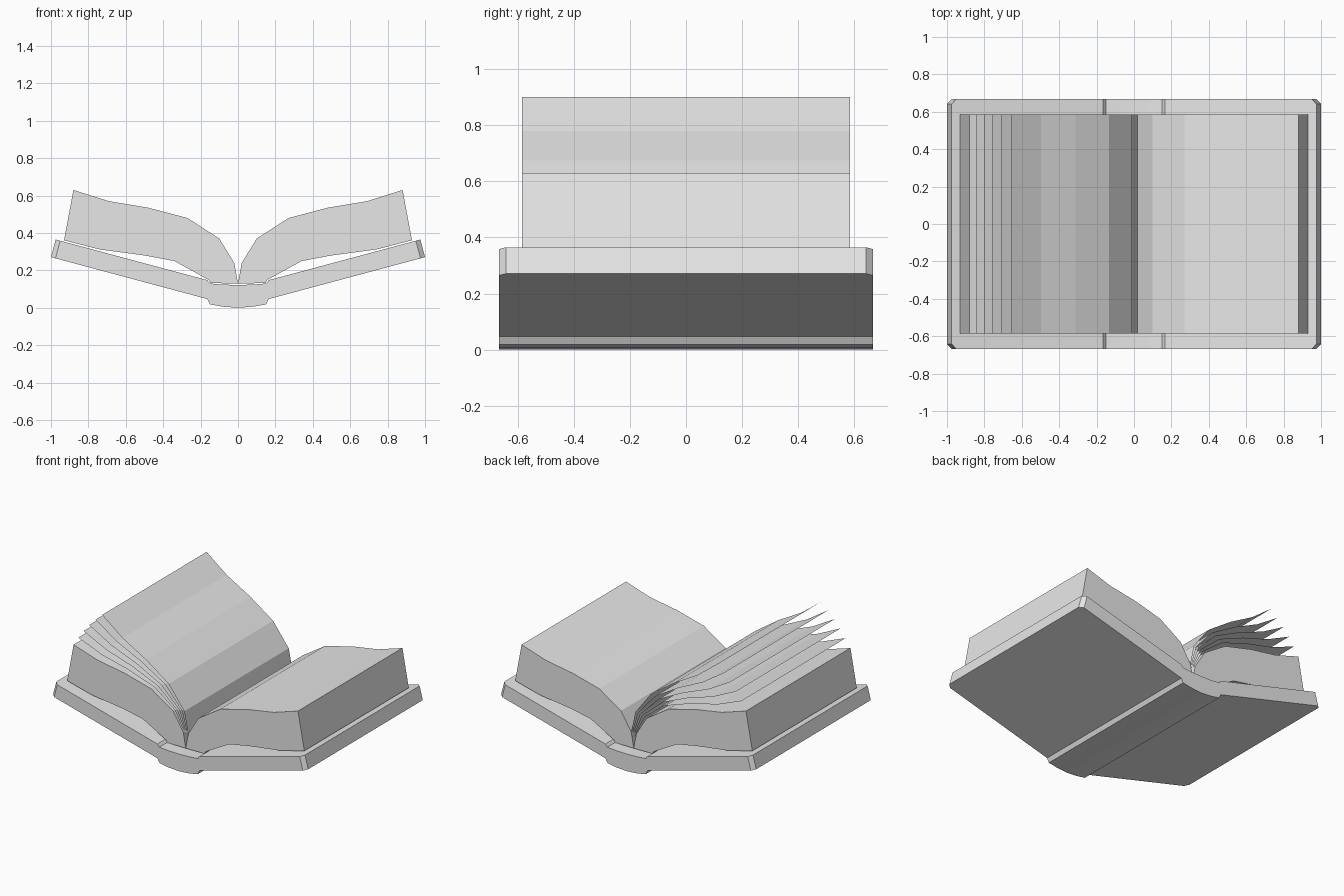
import bpy, bmesh, math
from mathutils import Vector, Matrix

if "Cube" in bpy.data.objects:
    bpy.data.objects.remove(bpy.data.objects["Cube"])

paper_grey = bpy.data.materials.new("plain_grey")
paper_grey.diffuse_color = (0.8, 0.8, 0.8, 1)
paper_grey.use_nodes = True
paper_grey.node_tree.nodes["Principled BSDF"].inputs["Base Color"].default_value = paper_grey.diffuse_color


def finish(bm, name):
    mesh = bpy.data.meshes.new(name)
    bm.to_mesh(mesh)
    bm.free()
    mesh.materials.append(paper_grey)
    obj = bpy.data.objects.new(name, mesh)
    bpy.context.collection.objects.link(obj)
    return obj


def prism(profile, half_depth):
    """Extrude an xz outline along y."""
    bm = bmesh.new()
    front = [bm.verts.new((x, -half_depth, z)) for x, z in profile]
    face = bm.faces.new(front)
    ext = bmesh.ops.extrude_face_region(bm, geom=[face])
    verts = [g for g in ext["geom"] if isinstance(g, bmesh.types.BMVert)]
    bmesh.ops.translate(bm, verts=verts, vec=(0, 2 * half_depth, 0))
    bmesh.ops.recalc_face_normals(bm, faces=bm.faces)
    return bm


# Cover: two tilted boards joined by a shallow curved spine
cover_top = [(0, 0.122), (0.08, 0.124), (0.15, 0.13), (0.165, 0.148), (0.975, 0.365)]
cover_bottom = [(1.0, 0.271), (0.165, 0.047), (0.15, 0.018), (0.08, 0.006), (0, 0)]
half = cover_top + cover_bottom
outline = half + [(-x, z) for x, z in reversed(half[1:-1])]
bm = prism(outline, 0.667)
corners = [e for e in bm.edges
           if all(abs(v.co.x) > 0.95 for v in e.verts)
           and abs(e.verts[0].co.y - e.verts[1].co.y) < 1e-4]
bmesh.ops.bevel(bm, geom=corners, offset=0.025, segments=1, affect='EDGES')
finish(bm, "cover")

# Page blocks, one on each side of the spine
page_curve = [(0, 0.13), (0.02, 0.24), (0.10, 0.37), (0.27, 0.48),
              (0.48, 0.535), (0.69, 0.57), (0.88, 0.63)]
block_under = [(0.93, 0.361), (0.74, 0.312), (0.50, 0.28), (0.34, 0.25),
               (0.155, 0.148), (0.145, 0.132)]
for side, name in ((1, "right_page_block"), (-1, "left_page_block")):
    finish(prism([(side * x, z) for x, z in page_curve + block_under], 0.585), name)

# Loose sheets: the left page curve fanned up around the spine
pivot = Vector((0, 0, 0.13))
for i in range(1, 6):
    turn = Matrix.Rotation(math.radians(4 * i), 3, 'Y')
    bm = bmesh.new()
    rows = []
    for x, z in page_curve:
        p = pivot + turn @ (Vector((-x, 0, z)) - pivot)
        rows.append([bm.verts.new((p.x, y, p.z)) for y in (-0.585, 0.585)])
    for a, b in zip(rows, rows[1:]):
        bm.faces.new((a[0], a[1], b[1], b[0]))
    bmesh.ops.recalc_face_normals(bm, faces=bm.faces)
    bm.normal_update()
    if sum(f.normal.z for f in bm.faces) < 0:
        bmesh.ops.reverse_faces(bm, faces=bm.faces)
    finish(bm, f"loose_page_{i}")
